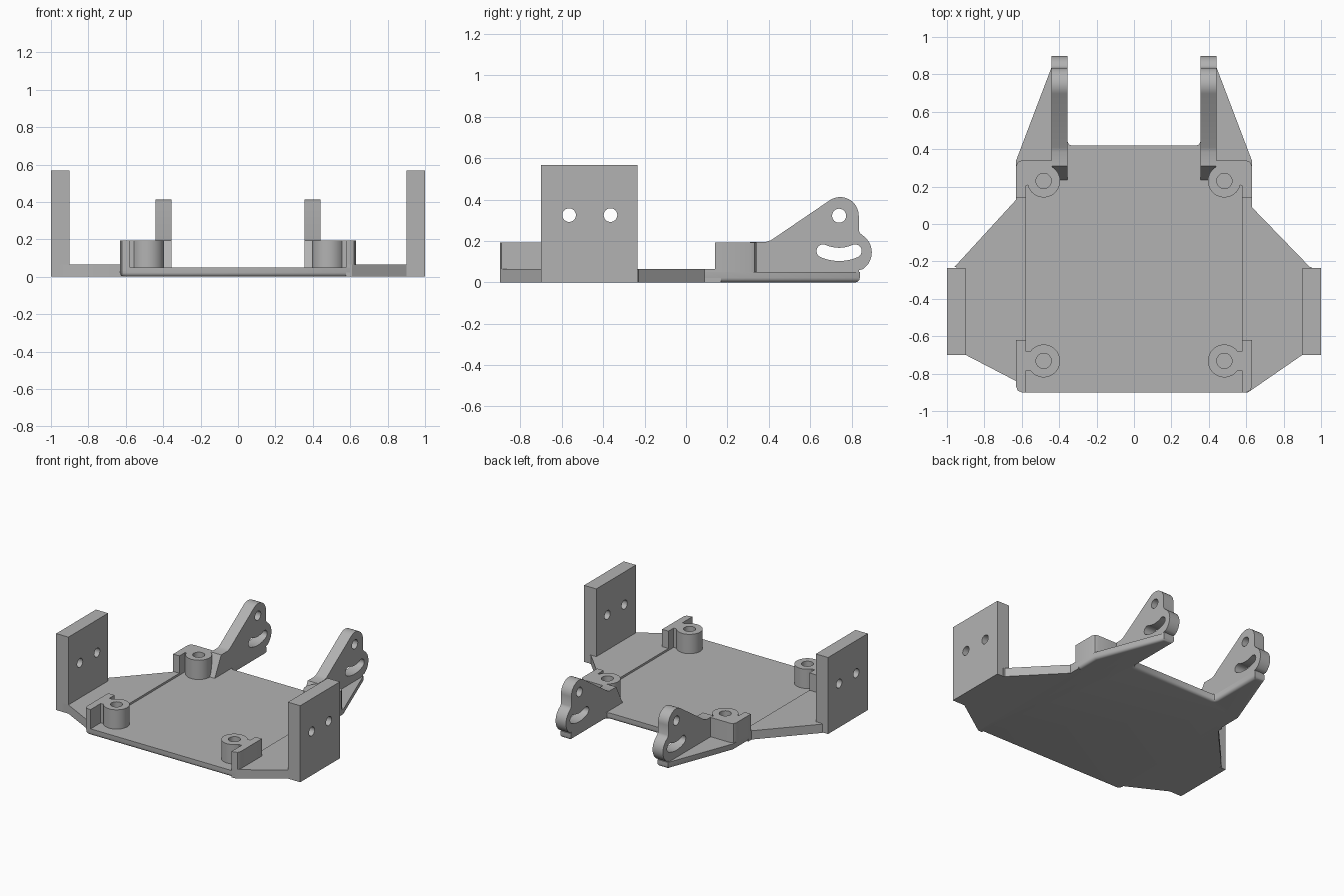
import bpy, bmesh
from math import sin, cos, radians
from mathutils import Matrix

if "Cube" in bpy.data.objects:
    bpy.data.objects.remove(bpy.data.objects["Cube"])

grey = bpy.data.materials.new("plain_grey")
grey.use_nodes = True
COLOUR = (0.45, 0.45, 0.45, 1)
grey.diffuse_color = COLOUR
grey.node_tree.nodes["Principled BSDF"].inputs["Base Color"].default_value = COLOUR

# Maps a profile drawn in (y, z) so that it extrudes along x
SIDEWAYS = Matrix(((0, 0, 1, 0), (1, 0, 0, 0), (0, 1, 0, 0), (0, 0, 0, 1)))


def arc(cx, cy, r, start=0, end=360, steps=24):
    """Points on an arc; a full circle leaves out its repeated last point."""
    count = steps if abs(end - start) == 360 else steps + 1
    angles = [radians(start + (end - start) * i / steps) for i in range(count)]
    return [(cx + r * cos(a), cy + r * sin(a)) for a in angles]


def flip(points, side):
    return [(x * side, y) for x, y in points]


def prism(name, loops, low, high, sideways=False, bevel=0):
    """Extrude an outline (first loop) with holes (other loops)."""
    curve = bpy.data.curves.new(name, "CURVE")
    curve.dimensions = "2D"
    curve.fill_mode = "BOTH"
    curve.extrude = (high - low) / 2
    for loop in loops:
        spline = curve.splines.new("POLY")
        spline.points.add(len(loop) - 1)
        for point, (x, y) in zip(spline.points, loop):
            point.co = (x, y, 0, 1)
        spline.use_cyclic_u = True
    temp = bpy.data.objects.new(name + "_outline", curve)
    bpy.context.collection.objects.link(temp)
    graph = bpy.context.evaluated_depsgraph_get()
    mesh = bpy.data.meshes.new_from_object(temp.evaluated_get(graph))
    bpy.data.objects.remove(temp)

    bm = bmesh.new()
    bm.from_mesh(mesh)
    bmesh.ops.remove_doubles(bm, verts=bm.verts, dist=0.0001)
    bmesh.ops.translate(bm, verts=bm.verts, vec=(0, 0, (low + high) / 2))
    if sideways:
        bm.transform(SIDEWAYS)
    bmesh.ops.recalc_face_normals(bm, faces=bm.faces)
    if bevel:
        bmesh.ops.dissolve_limit(bm, angle_limit=0.01, verts=bm.verts, edges=bm.edges)
        rim = [e for e in bm.edges if all(v.co.z < low + 0.001 for v in e.verts)]
        bmesh.ops.bevel(bm, geom=rim, offset=bevel, segments=5, profile=0.5,
                        affect="EDGES", clamp_overlap=True)
    for face in bm.faces:
        face.smooth = True
    bm.to_mesh(mesh)
    bm.free()
    mesh.set_sharp_from_angle(angle=radians(30))
    mesh.materials.clear()
    mesh.materials.append(grey)
    mesh.name = name
    obj = bpy.data.objects.new(name, mesh)
    bpy.context.collection.objects.link(obj)
    return obj


# Base plate with the two tapering rear arms
half = [(0.60, -0.90), (0.62, -0.89), (0.63, -0.87), (0.63, 0.34), (0.44, 0.84),
        (0.355, 0.84), (0.355, 0.44), (0.349, 0.426), (0.335, 0.42)]
prism("base_plate", [half + flip(half, -1)[::-1]], 0, 0.05, bevel=0.022)

# Side wings, slightly different on each side
wing_right = [(-0.578, -0.86), (-0.63, -0.84), (-0.9, -0.7), (-0.95, -0.7),
              (-0.95, -0.23), (-0.96, -0.23), (-0.63, 0.13), (-0.63, 0.17), (-0.578, 0.17)]
wing_left = [(0.578, -0.9), (0.61, -0.9), (0.9, -0.7), (0.95, -0.7),
             (0.95, -0.23), (0.94, -0.23), (0.63, 0.09), (0.63, 0.17), (0.578, 0.17)]
prism("right_wing", [wing_right], 0, 0.065)
prism("left_wing", [wing_left], 0, 0.065)

# Upright side panels with two bolt holes
panel = [(-0.7, 0), (-0.235, 0), (-0.235, 0.567), (-0.7, 0.567)]
panel_holes = [arc(y, 0.325, 0.033) for y in (-0.565, -0.365)]

# Screw posts joined to the corner walls
PX, REAR, FRONT = 0.483, 0.23, -0.732
rear_post = ([(0.44, 0.34)] + arc(PX, REAR, 0.088, 120, 345)
             + [(0.578, 0.207), (0.578, 0.14), (0.63, 0.14), (0.63, 0.31),
                (0.621, 0.331), (0.60, 0.34)])
front_post = (arc(PX, FRONT, 0.088, 35, 325)
              + [(0.578, -0.782), (0.578, -0.9), (0.60, -0.9), (0.621, -0.891),
                 (0.63, -0.87), (0.63, -0.62), (0.578, -0.62), (0.578, -0.682)])

# Rear bracket profile in (y, z), with pivot hole and curved slot
bracket = ([(0.23, 0.04), (0.31, 0.195), (0.385, 0.195), (0.41, 0.203)]
           + arc(0.745, 0.322, 0.09, 122, 0, 16)
           + [(0.835, 0.25), (0.842, 0.237)]
           + arc(0.80, 0.145, 0.098, 58, -58, 14)
           + [(0.835, 0.06), (0.835, 0.04)])
slot_mid = arc(0.74, 0.325, 0.19, 246, 294, 12)
slot = (arc(0.74, 0.325, 0.222, 246, 294, 12)
        + arc(*slot_mid[-1], 0.032, 294, 474, 10)[1:-1]
        + arc(0.74, 0.325, 0.158, 294, 246, 12)
        + arc(*slot_mid[0], 0.032, 66, 246, 10)[1:-1])

for side, label in ((1, "left"), (-1, "right")):
    low, high = sorted((0.9 * side, 1.0 * side))
    prism(label + "_side_panel", [panel] + panel_holes, low, high, sideways=True)
    low, high = sorted((0.355 * side, 0.44 * side))
    prism(label + "_rear_bracket", [bracket, arc(0.74, 0.322, 0.034), slot],
          low, high, sideways=True)
    for end, outline, y in (("rear", rear_post, REAR), ("front", front_post, FRONT)):
        loops = [flip(outline, side), flip(arc(PX, y, 0.041), side)]
        prism(label + "_" + end + "_screw_post", loops, 0.03, 0.193)
